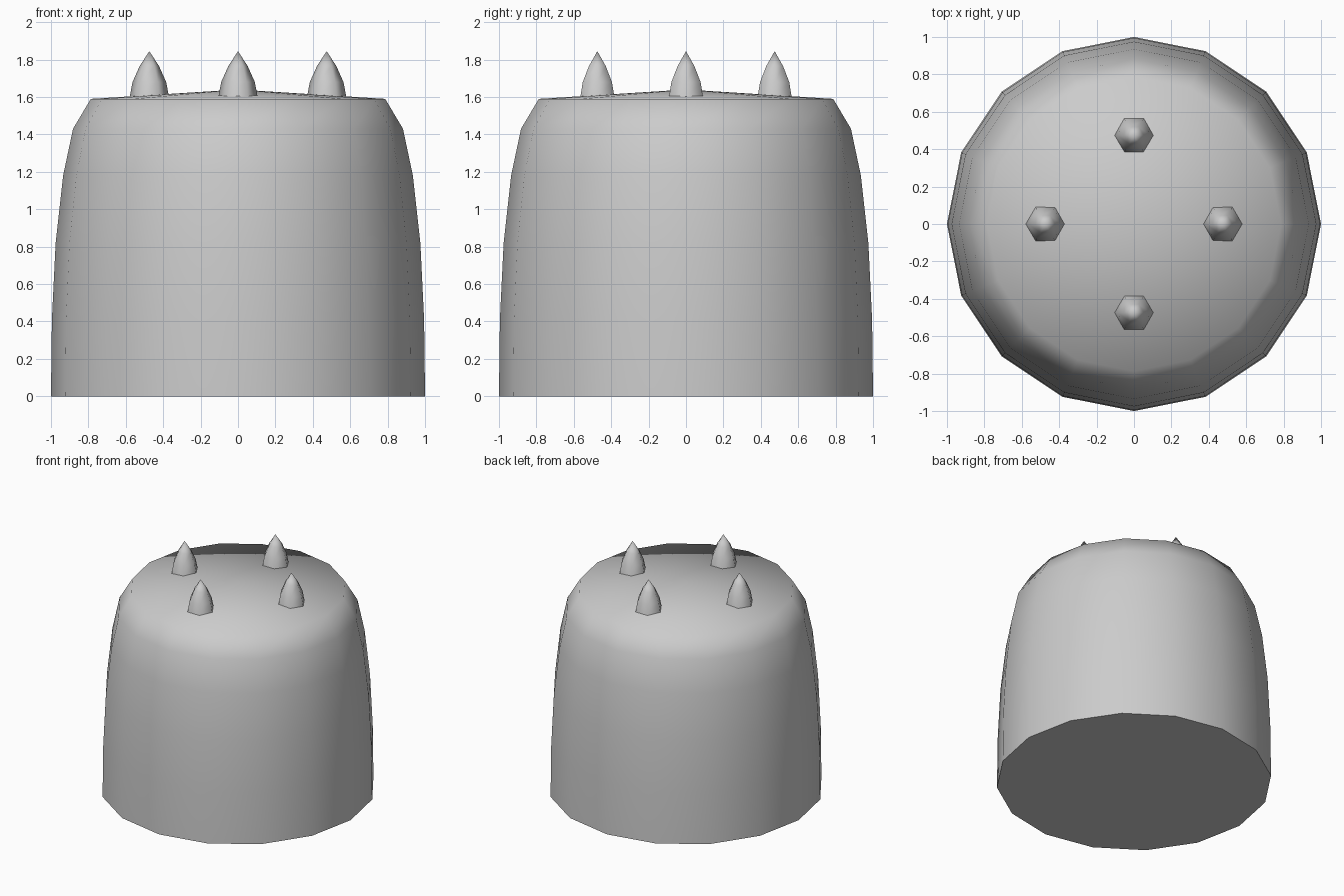
import bpy, bmesh, math

if "Cube" in bpy.data.objects:
    bpy.data.objects.remove(bpy.data.objects["Cube"])

stone = bpy.data.materials.new("light grey")
stone.diffuse_color = (0.6, 0.6, 0.6, 1)
stone.use_nodes = True
stone.node_tree.nodes["Principled BSDF"].inputs["Base Color"].default_value = stone.diffuse_color


def lathe(name, profile, sides, apex, location):
    """Spin (radius, z) rings round z, closed by a flat base and a pointed top."""
    bm = bmesh.new()
    rings = []
    for r, z in profile:
        rings.append([bm.verts.new((r * math.cos(2 * math.pi * i / sides),
                                    r * math.sin(2 * math.pi * i / sides), z))
                      for i in range(sides)])
    tip = bm.verts.new((0, 0, apex))
    for i in range(sides):
        j = (i + 1) % sides
        for a, b in zip(rings, rings[1:]):
            bm.faces.new((a[i], a[j], b[j], b[i]))
        bm.faces.new((rings[-1][i], rings[-1][j], tip))
    for f in bm.faces:
        f.smooth = True
    # flat underside with a hard edge
    base = bm.faces.new(list(reversed(rings[0])))
    for e in base.edges:
        e.smooth = False
    mesh = bpy.data.meshes.new(name)
    bm.to_mesh(mesh)
    bm.free()
    mesh.materials.append(stone)
    ob = bpy.data.objects.new(name, mesh)
    ob.location = location
    bpy.context.collection.objects.link(ob)
    return ob


# rounded sixteen-sided body with a shallow conical top
lathe("body", [(1.0, 0), (0.995, 0.41), (0.975, 0.82), (0.935, 1.18),
               (0.882, 1.43), (0.787, 1.59)], 16, 1.64, (0, 0, 0))

# four hexagonal spikes on the top
for k in range(4):
    a = k * math.pi / 2
    lathe("spike_%d" % (k + 1), [(0.106, 1.595), (0.09, 1.68), (0.052, 1.765)],
          6, 1.845, (0.474 * math.cos(a), 0.474 * math.sin(a), 0))
